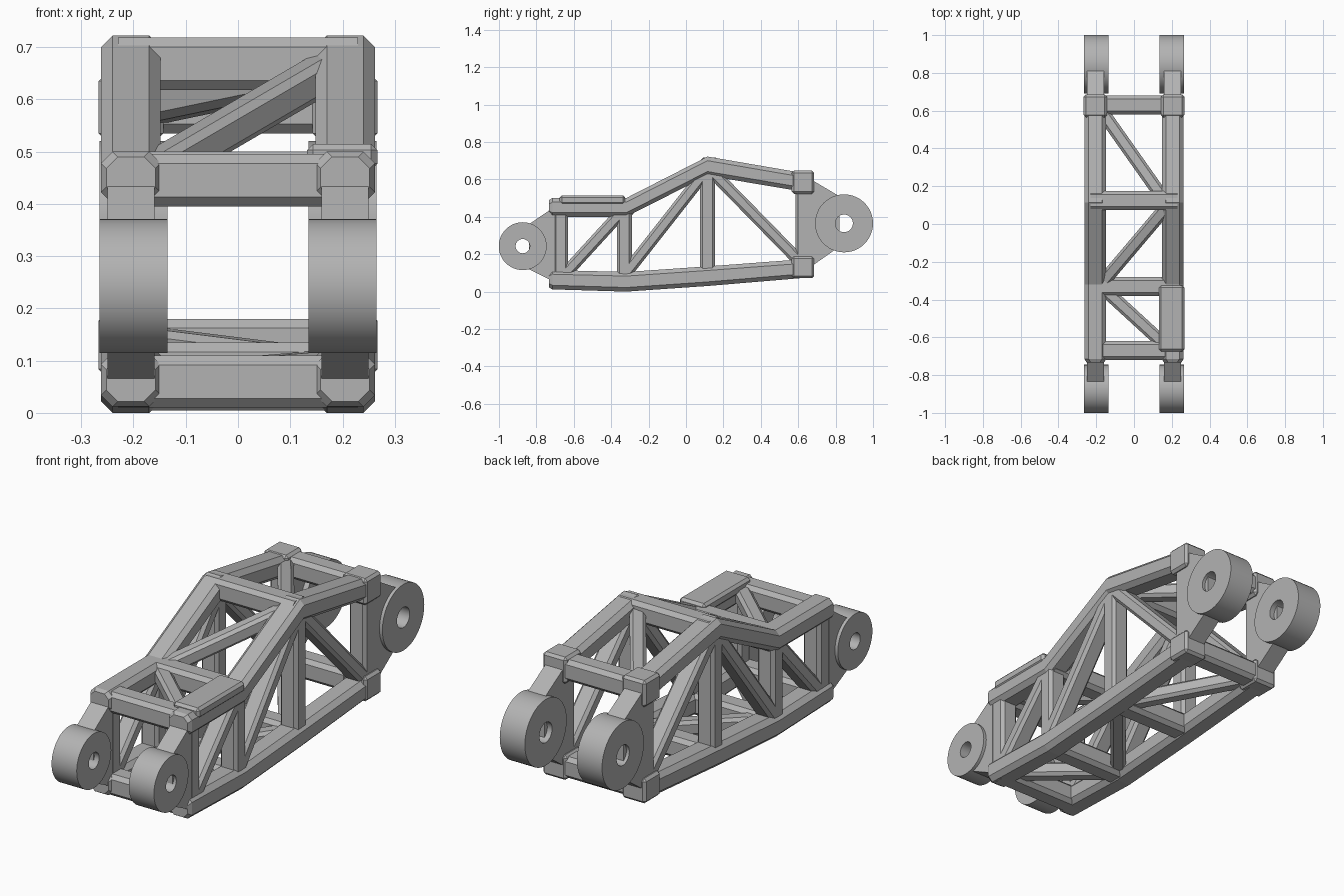
import bpy, bmesh, math
from mathutils import Vector

cube = bpy.data.objects.get("Cube")
if cube:
    bpy.data.objects.remove(cube, do_unlink=True)

grey = bpy.data.materials.new("plain_grey")
grey.use_nodes = True
colour = (0.45, 0.45, 0.45, 1)
grey.diffuse_color = colour
grey.node_tree.nodes["Principled BSDF"].inputs["Base Color"].default_value = colour


def finish(name, bm):
    bmesh.ops.recalc_face_normals(bm, faces=bm.faces)
    mesh = bpy.data.meshes.new(name)
    bm.to_mesh(mesh)
    bm.free()
    mesh.materials.append(grey)
    obj = bpy.data.objects.new(name, mesh)
    bpy.context.collection.objects.link(obj)
    return obj


def loft(name, rings):
    """Closed tube through matching rings of points."""
    bm = bmesh.new()
    loops = [[bm.verts.new(p) for p in ring] for ring in rings]
    for a, b in zip(loops, loops[1:]):
        for i in range(len(a)):
            j = (i + 1) % len(a)
            bm.faces.new((a[i], a[j], b[j], b[i]))
    bm.faces.new(loops[0])
    bm.faces.new(loops[-1])
    return finish(name, bm)


def octagon(w, h, c):
    """Rectangle outline with cut corners."""
    w, h = w / 2, h / 2
    return [(w - c, h), (w, h - c), (w, c - h), (w - c, -h),
            (c - w, -h), (-w, c - h), (-w, h - c), (c - w, h)]


def beam(name, p, q, w=0.09, h=0.08, c=0.014, up=(0, 0, 1)):
    p, q = Vector(p), Vector(q)
    side = (q - p).cross(Vector(up)).normalized()
    top = side.cross(q - p).normalized()
    return loft(name, [[e + side * u + top * v for u, v in octagon(w, h, c)]
                       for e in (p, q)])


def chord(name, x, stations):
    """Side rail whose top and bottom heights follow the stations."""
    rings = []
    for y, low, high, shrink in stations:
        rings.append([Vector((x + u, y, (low + high) / 2 + v)) for u, v in
                      octagon(0.114 - shrink, high - low - shrink, 0.022)])
    return loft(name, rings)


def block(name, x, y, z, bevel=0.012):
    """Chamfered box given by its ranges."""
    bm = bmesh.new()
    bmesh.ops.create_cube(bm, size=1)
    for v in bm.verts:
        v.co = [(r[0] + r[1]) / 2 + k * (r[1] - r[0]) for r, k in zip((x, y, z), v.co)]
    bmesh.ops.bevel(bm, geom=bm.edges[:], offset=bevel, segments=1, affect='EDGES')
    return finish(name, bm)


def pivot(name, x, y, z, radius, hole, n=48):
    """Thick ring with its axis across the model."""
    bm = bmesh.new()
    ring = []
    for r, dx in ((radius, -0.065), (radius, 0.065), (hole, 0.065), (hole, -0.065)):
        ring.append([bm.verts.new((x + dx, y + r * math.cos(math.tau * i / n),
                                   z + r * math.sin(math.tau * i / n))) for i in range(n)])
    for k in range(4):
        a, b = ring[k], ring[(k + 1) % 4]
        for i in range(n):
            j = (i + 1) % n
            f = bm.faces.new((a[i], a[j], b[j], b[i]))
            f.smooth = k % 2 == 0
    for e in bm.edges:
        if len({f.smooth for f in e.link_faces}) > 1:
            e.smooth = False
    return finish(name, bm)


def plate(name, x, outline, half=0.045):
    return loft(name, [[(x + s, y, z) for y, z in outline] for s in (-half, half)])


RAIL_X = 0.205
TOP = [(-0.732, 0.40, 0.50, 0.02), (-0.715, 0.40, 0.50, 0), (-0.32, 0.40, 0.50, 0),
       (0.115, 0.62, 0.722, 0), (0.65, 0.53, 0.63, 0)]
BOTTOM = [(-0.732, 0.012, 0.115, 0.02), (-0.715, 0.012, 0.115, 0), (-0.32, 0.0, 0.105, 0),
          (0.115, 0.03, 0.135, 0), (0.65, 0.075, 0.175, 0)]

# Both side frames
for sx, side in ((1, "left"), (-1, "right")):
    x = sx * RAIL_X
    chord(side + "_top_rail", x, TOP)
    chord(side + "_bottom_rail", x, BOTTOM)
    for y, low, high in ((-0.67, 0.06, 0.45), (-0.33, 0.05, 0.45),
                         (0.115, 0.08, 0.67), (0.625, 0.12, 0.58)):
        beam(side + "_upright", (x, y, low), (x, y, high), up=(0, 1, 0))
    for a, b in (((-0.66, 0.08), (-0.34, 0.43)), ((-0.32, 0.10), (0.10, 0.635)),
                 ((0.14, 0.64), (0.61, 0.16))):
        beam(side + "_side_brace", (x, *a), (x, *b), h=0.065)

    # Rear corner sleeves
    xs = (x - 0.062, x + 0.062)
    block(side + "_rear_top_sleeve", xs, (0.565, 0.685), (0.523, 0.647))
    block(side + "_rear_bottom_sleeve", xs, (0.565, 0.685), (0.072, 0.188))

    # Pivot brackets and rings
    plate(side + "_front_bracket", x, [(-0.70, 0.45), (-0.73, 0.435), (-0.84, 0.36),
                                       (-0.84, 0.12), (-0.73, 0.065), (-0.70, 0.065)])
    plate(side + "_rear_bracket", x, [(0.64, 0.60), (0.685, 0.59), (0.82, 0.51),
                                      (0.82, 0.24), (0.685, 0.145), (0.64, 0.12)])
    pivot(side + "_front_pivot", sx * 0.2, -0.873, 0.243, 0.128, 0.038)
    pivot(side + "_rear_pivot", sx * 0.2, 0.845, 0.365, 0.155, 0.047)

# Members across the two frames
for y, low, high in ((-0.67, 0.445, 0.06), (-0.33, 0.45, 0.055),
                     (0.125, 0.668, 0.085), (0.63, 0.585, 0.13)):
    for z, level in ((low, "top"), (high, "bottom")):
        beam(level + "_cross_member", (-0.23, y, z), (0.23, y, z), w=0.1, h=0.1, c=0.018)

# Zigzag braces in the top and bottom planes
ZIGZAG = [(0.18, -0.655, 0.45, 0.06), (-0.18, -0.325, 0.45, 0.055),
          (0.18, 0.10, 0.66, 0.085), (-0.18, 0.61, 0.585, 0.13)]
for a, b in zip(ZIGZAG, ZIGZAG[1:]):
    beam("top_brace", a[:3], b[:3], w=0.07, h=0.07)
    beam("bottom_brace", (a[0], a[1], a[3]), (b[0], b[1], b[3]), w=0.07, h=0.07)

# Raised pad on the left front rail
block("rail_pad", (0.132, 0.267), (-0.675, -0.325), (0.465, 0.515))
